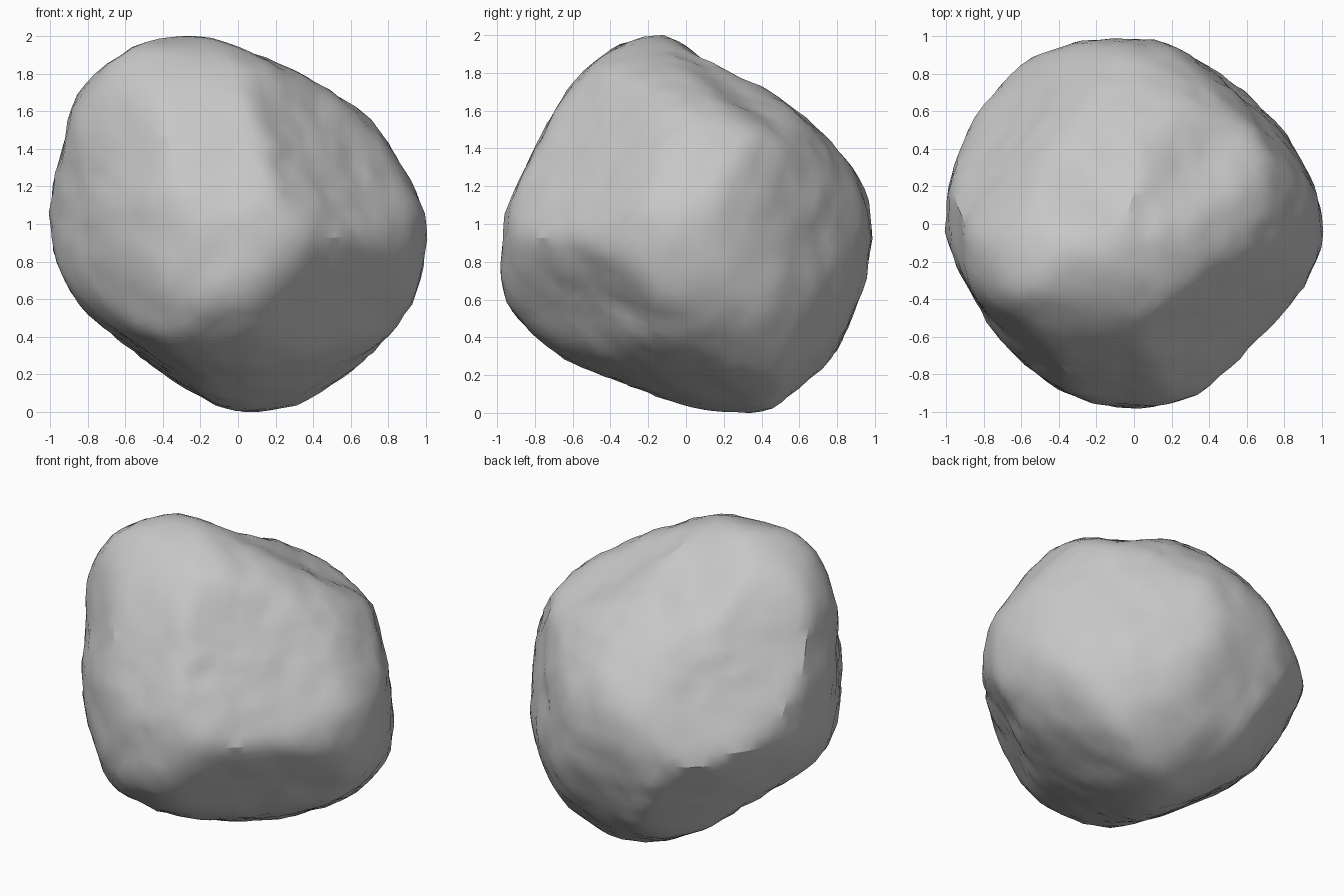
import bpy
import bmesh
from math import atan2, cos, sin, floor, pi, radians
from mathutils import Vector, noise

cube = bpy.data.objects.get("Cube")
if cube:
    bpy.data.objects.remove(cube, do_unlink=True)

# Boulder outlines: (azimuth, elevation) of the section's axis, then evenly
# spaced radii around the section in hundredths of a unit
outlines = [
    ((-90, 0), (99, 90, 90, 86, 94, 108, 110, 100, 99, 94, 91, 90, 98, 99, 97, 99)),
    ((0, 0), (97, 92, 86, 85, 99, 100, 92, 88, 95, 102, 96, 88, 93, 105, 103, 97)),
    ((-90, 90), (99, 93, 95, 93, 98, 100, 106, 99, 99, 92, 93, 95, 97, 95, 91, 94)),
    ((-45, 30), (87, 87, 86, 83, 81, 104, 111, 95, 95, 97, 100, 91, 86, 90, 101, 99)),
    ((135, 30), (94, 93, 99, 98, 89, 89, 94, 89, 89, 96, 101, 102, 95, 94, 93, 93)),
    ((45, -30), (102, 92, 84, 83, 78, 86, 86, 89, 90, 92, 95, 95, 87, 83, 89, 94)),
]

# Broad flat breaks: azimuth, elevation and distance from the middle
breaks = [(-45, 30, 0.76), (135, 30, 0.83), (-45, -30, 0.83), (135, -30, 0.95)]


def axis_vector(azimuth, elevation):
    a, e = radians(azimuth), radians(elevation)
    return Vector((cos(a) * cos(e), sin(a) * cos(e), sin(e)))


def section_axes(azimuth, elevation):
    """Return the two unit axes that span a section."""
    a = radians(azimuth)
    across = Vector((-sin(a), cos(a), 0))
    return across, axis_vector(azimuth, elevation).cross(across)


def outline_radius(radii, angle):
    """Interpolate smoothly around a closed outline."""
    count = len(radii)
    position = angle / (2 * pi) * count
    index = floor(position)
    t = position - index
    a, b, c, d = (radii[(index + k) % count] / 100 for k in (-1, 0, 1, 2))
    return b + t / 2 * (c - a + t * (2 * a - 5 * b + 4 * c - d + t * (3 * (b - c) + d - a)))


sections = [(*section_axes(*view), radii) for view, radii in outlines]
planes = [(axis_vector(a, e), distance) for a, e, distance in breaks]
SHARPNESS = 50
SWELL = 1.021  # makes up for the rounding of the edges


def boulder_radius(direction):
    """Blend the limits set by every outline and break into one surface."""
    total = 0
    for across, up, radii in sections:
        u, v = direction.dot(across), direction.dot(up)
        reach = (u * u + v * v) ** 0.5
        total += (reach / outline_radius(radii, atan2(v, u))) ** SHARPNESS
    for normal, distance in planes:
        total += (max(direction.dot(normal), 0) / distance) ** SHARPNESS
    return SWELL * total ** (-1 / SHARPNESS)


# Shape a sphere into the boulder and roughen it
bm = bmesh.new()
bmesh.ops.create_icosphere(bm, subdivisions=5, radius=1)
for vert in bm.verts:
    direction = vert.co.normalized()
    lumps = 0.01 * noise.noise(direction * 4) + 0.014 * noise.noise(direction * 9)
    vert.co = direction * (boulder_radius(direction) + lumps)

# Rest the boulder on the ground
lowest = min(vert.co.z for vert in bm.verts)
bmesh.ops.translate(bm, verts=bm.verts, vec=(0, 0, -lowest))

mesh = bpy.data.meshes.new("boulder")
bm.to_mesh(mesh)
bm.free()
boulder = bpy.data.objects.new("boulder", mesh)
bpy.context.collection.objects.link(boulder)

# Plain grey stone
stone = bpy.data.materials.new("grey_stone")
stone.use_nodes = True
colour = (0.57, 0.57, 0.57, 1)
stone.diffuse_color = colour
shader = next(n for n in stone.node_tree.nodes if n.type == "BSDF_PRINCIPLED")
shader.inputs["Base Color"].default_value = colour
shader.inputs["Roughness"].default_value = 0.9
mesh.materials.append(stone)

# Soft shading with the sharper breaks kept
bpy.ops.object.select_all(action="DESELECT")
boulder.select_set(True)
bpy.context.view_layer.objects.active = boulder
bpy.ops.object.shade_smooth_by_angle(angle=radians(25))
